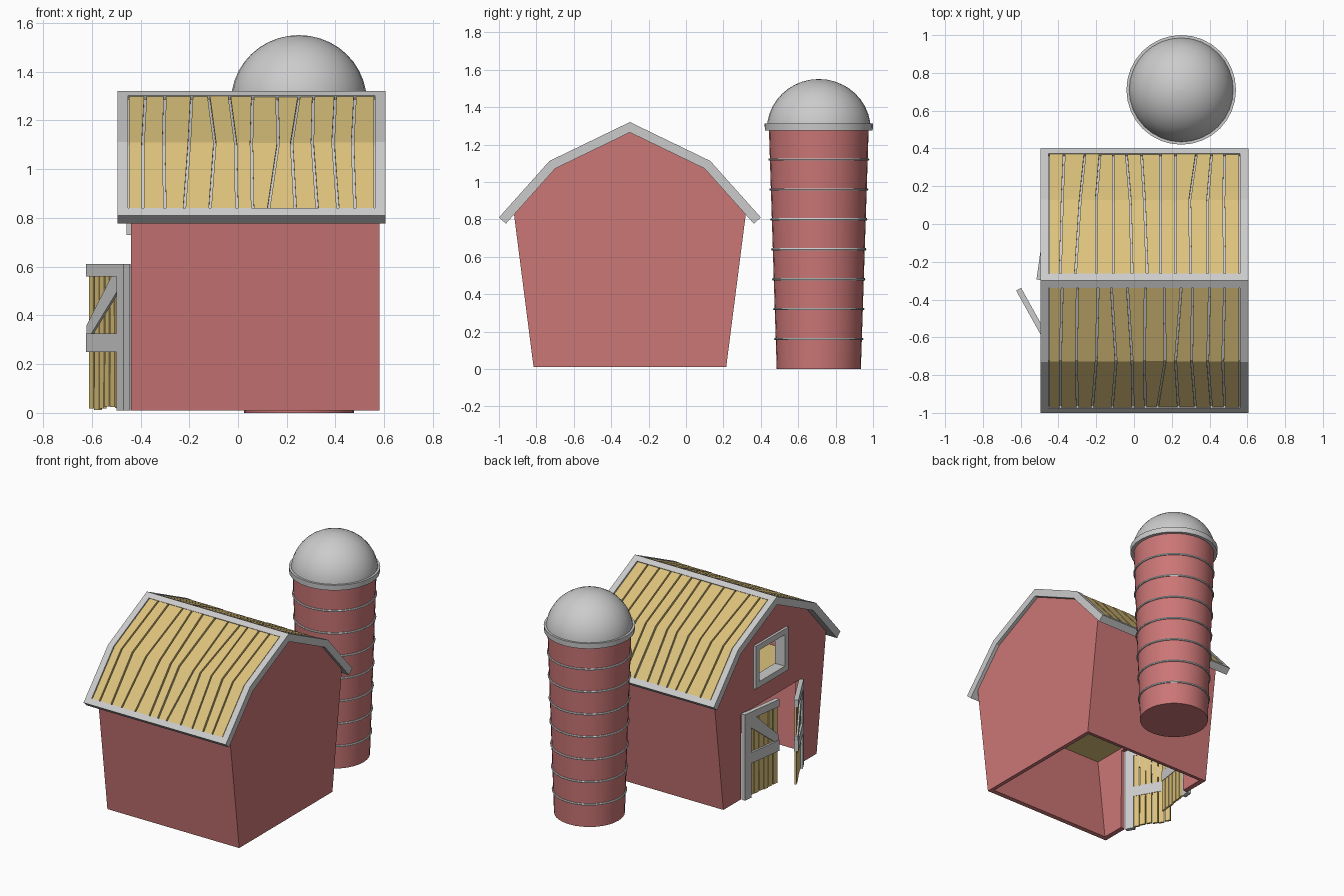
import bpy, bmesh, random
from math import radians, sin, cos, pi
from mathutils import Matrix, Vector

if "Cube" in bpy.data.objects:
    bpy.data.objects.remove(bpy.data.objects["Cube"])

random.seed(4)
YC = -0.30                                   # barn ridge line
X0, X1 = -0.44, 0.58                         # barn walls


def material(name, rgb):
    m = bpy.data.materials.new(name)
    m.diffuse_color = (*rgb, 1)
    m.use_nodes = True
    m.node_tree.nodes["Principled BSDF"].inputs["Base Color"].default_value = m.diffuse_color
    return m


RED = material("red_paint", (0.60, 0.18, 0.18))
WOOD = material("yellow_wood", (0.72, 0.54, 0.20))


def finish(name, bm, mat=None, smooth=False):
    bmesh.ops.recalc_face_normals(bm, faces=bm.faces)
    me = bpy.data.meshes.new(name)
    bm.to_mesh(me)
    bm.free()
    ob = bpy.data.objects.new(name, me)
    bpy.context.collection.objects.link(ob)
    if mat:
        me.materials.append(mat)
    bpy.ops.object.select_all(action='DESELECT')
    bpy.context.view_layer.objects.active = ob
    ob.select_set(True)
    if smooth:
        bpy.ops.object.shade_smooth_by_angle(angle=radians(35))
    return ob


def box(bm, lo, hi):
    lo, hi = Vector(lo), Vector(hi)
    m = Matrix.Translation((lo + hi) / 2) @ Matrix.Diagonal((*(hi - lo), 1))
    bmesh.ops.create_cube(bm, size=1, matrix=m)


def loft(bm, rings):
    """Bridge equal closed rings of points and cap both ends."""
    vs = [[bm.verts.new(p) for p in r] for r in rings]
    n = len(vs[0])
    for a, b in zip(vs, vs[1:]):
        for i in range(n):
            bm.faces.new((a[i], a[(i + 1) % n], b[(i + 1) % n], b[i]))
    bm.faces.new(vs[0])
    bm.faces.new(vs[-1])


def lathe(name, profile, mat=None, n=32, closed=False):
    bm = bmesh.new()
    rings = [[bm.verts.new((0.25 + r * cos(2 * pi * i / n), 0.71 + r * sin(2 * pi * i / n), z))
              for i in range(n)] for r, z in profile]
    pairs = list(zip(rings, rings[1:])) + ([(rings[-1], rings[0])] if closed else [])
    for a, b in pairs:
        for i in range(n):
            bm.faces.new((a[i], a[(i + 1) % n], b[(i + 1) % n], b[i]))
    if not closed:
        bm.faces.new(rings[0])
        bm.faces.new(rings[-1])
    return finish(name, bm, mat, True)


# Barn shell: gambrel prism, open underneath, with door and window openings
half = [(0.515, 0.01), (0.62, 0.83), (0.40, 1.075)]
prof = half + [(0, 1.268)] + [(-d, z) for d, z in reversed(half)]
bm = bmesh.new()
loft(bm, [[(x, YC + d, z) for d, z in prof] for x in (X0, X1)])
bm.faces.ensure_lookup_table()
bmesh.ops.delete(bm, geom=[f for f in bm.faces if all(v.co.z < 0.02 for v in f.verts)],
                 context='FACES_ONLY')
barn = finish("barn_walls", bm, RED)
sol = barn.modifiers.new("thickness", 'SOLIDIFY')
sol.thickness, sol.offset, sol.use_even_offset = 0.03, -1, True
bpy.ops.object.modifier_apply(modifier=sol.name)
bm = bmesh.new()
box(bm, (-0.6, -0.62, -0.1), (-0.3, 0.02, 0.60))
box(bm, (-0.6, -0.46, 0.75), (-0.3, -0.14, 1.01))
cutter = finish("opening_cutter", bm)
cutter.hide_render = True
cut = barn.modifiers.new("openings", 'BOOLEAN')
cut.object, cut.operation, cut.solver = cutter, 'DIFFERENCE', 'EXACT'
bpy.context.view_layer.objects.active = barn
bpy.ops.object.modifier_apply(modifier=cut.name)
bpy.data.objects.remove(cutter)

# Loft floor
bm = bmesh.new()
loft(bm, [[(x, YC + s * 0.57, z) for s, z in ((-1, 0.62), (1, 0.62), (1, 0.65), (-1, 0.65))]
          for x in (X0 + 0.02, X1 - 0.02)])
finish("loft_floor", bm, WOOD)

# Loft window frame
bm = bmesh.new()
for ylo, yhi, zlo, zhi in ((-0.48, -0.12, 0.73, 0.77), (-0.48, -0.12, 0.99, 1.03),
                           (-0.48, -0.44, 0.77, 0.99), (-0.16, -0.12, 0.77, 0.99)):
    box(bm, (-0.457, ylo, zlo), (-0.38, yhi, zhi))
finish("window_frame", bm)

# Roof: stations are (distance from ridge, height) with a mitred outward normal
E, S, R = Vector((0.70, 0.81)), Vector((0.43, 1.112)), Vector((0, 1.32))
n1 = Vector((S.y - E.y, E.x - S.x)).normalized()
n2 = Vector((R.y - S.y, S.x - R.x)).normalized()
sE, sS, sR = (E, n1), (S, (n1 + n2) / (1 + n1.dot(n2))), (R, Vector((0, 1 / n2.y)))
eave_in, ridge_in = (E.lerp(S, 0.10), n1), (R.lerp(S, 0.09), n2)


def roof_strip(bm, side, stations, xs, t0, t1):
    rings = []
    for (p, n), (a, b) in zip(stations, xs):
        hi, lo = p - n * t0, p - n * t1
        rings.append([(x, YC + side * q.x, q.y) for x, q in ((a, hi), (b, hi), (b, lo), (a, lo))])
    loft(bm, rings)


RX0, RX1, TRIM = -0.495, 0.605, 0.043
bm = bmesh.new()
for side in (-1, 1):
    roof_strip(bm, side, (sE, sS, sR), [(RX0, RX1)] * 3, 0.018, 0.05)
    for a, b in ((RX0, RX0 + TRIM), (RX1 - TRIM, RX1)):
        roof_strip(bm, side, (sE, sS, sR), [(a, b)] * 3, 0, 0.018)
    inner = [(RX0 + TRIM, RX1 - TRIM)] * 2
    roof_strip(bm, side, (sE, eave_in), inner, 0, 0.018)
    roof_strip(bm, side, (ridge_in, sR), inner, 0, 0.018)
finish("roof_frame", bm)

# Wavering roof boards: seam x positions at eave, shoulder and ridge
seams = {
    -1: [(-.39, -.39, -.38), (-.30, -.305, -.30), (-.22, -.20, -.19), (-.115, -.095, -.12),
         (-.005, -.01, -.035), (.06, .055, .06), (.125, .165, .16), (.235, .22, .25),
         (.325, .305, .31), (.41, .39, .40), (.48, .47, .48)],
    1: [(-.37, -.38, -.39), (-.26, -.285, -.31), (-.18, -.20, -.20), (-.11, -.11, -.11),
        (-.04, -.02, -.01), (.04, .055, .07), (.14, .14, .14), (.22, .22, .22),
        (.33, .295, .30), (.41, .39, .39), (.48, .475, .48)]}
for side, name in ((-1, "front_roof_boards"), (1, "back_roof_boards")):
    rows = [(RX0 + TRIM,) * 3] + seams[side] + [(RX1 - TRIM,) * 3]
    bm = bmesh.new()
    for l, r in zip(rows, rows[1:]):
        roof_strip(bm, side, (eave_in, sS, ridge_in),
                   [(a + 0.005, b - 0.005) for a, b in zip(l, r)],
                   random.uniform(0.002, 0.006), 0.02)
    finish(name, bm, WOOD)


# Doors: built along +y from the hinge, outside facing -x, then mirrored / swung
def door(name, hinge_y, direction, angle):
    W = 0.32
    frame, boards = bmesh.new(), bmesh.new()
    box(frame, (-0.025, 0, 0.01), (0.005, 0.06, 0.61))
    box(frame, (-0.025, 0.06, 0.56), (0.005, W, 0.61))
    box(frame, (-0.025, 0.06, 0.25), (0.005, W, 0.325))
    loft(frame, [[(x, 0.06, 0.56), (x, 0.06, 0.50), (x, W - 0.04, 0.325), (x, W, 0.325),
                  (x, W, 0.36), (x, 0.11, 0.56)] for x in (-0.022, 0.0)])
    n = 6
    step = (W - 0.055) / n
    for i in range(n):
        y = 0.055 + i * step
        j = [random.uniform(0.001, 0.006) for _ in range(4)]
        z0 = 0.012 + random.uniform(0, 0.015)
        loft(boards, [[(x, y + j[0], z0), (x, y + step - j[1], z0),
                       (x, y + step - j[2], 0.57), (x, y + j[3], 0.57)] for x in (-0.012, 0.002)])
    m = (Matrix.Translation((-0.447, hinge_y, 0)) @ Matrix.Diagonal((1, direction, 1, 1))
         @ Matrix.Rotation(radians(angle), 4, 'Z'))
    for part, b, mat in (("frame", frame, None), ("boards", boards, WOOD)):
        b.transform(m)
        finish(f"{name}_{part}", b, mat)


door("open_door", -0.62, 1, 29)
door("ajar_door", 0.02, -1, 8)

# Silo: flared tower, hoops, cap ring and dome
lathe("silo_tower", [(0.225, 0), (0.267, 1.29)], RED)
for k in range(1, 8):
    z = 0.16 * k
    r = 0.225 + 0.042 * z / 1.29
    lathe(f"silo_hoop_{k}", [(r + 0.002 + 0.007 * cos(a * pi / 3), z + 0.007 * sin(a * pi / 3))
                             for a in range(6)], closed=True)
lathe("silo_cap_ring", [(0.262, 1.275), (0.288, 1.275), (0.290, 1.312), (0.262, 1.312)], closed=True)
lathe("silo_dome", [(0.278 * cos(a * pi / 20), 1.28 + 0.27 * sin(a * pi / 20)) for a in range(10)]
      + [(0.002, 1.55)])
